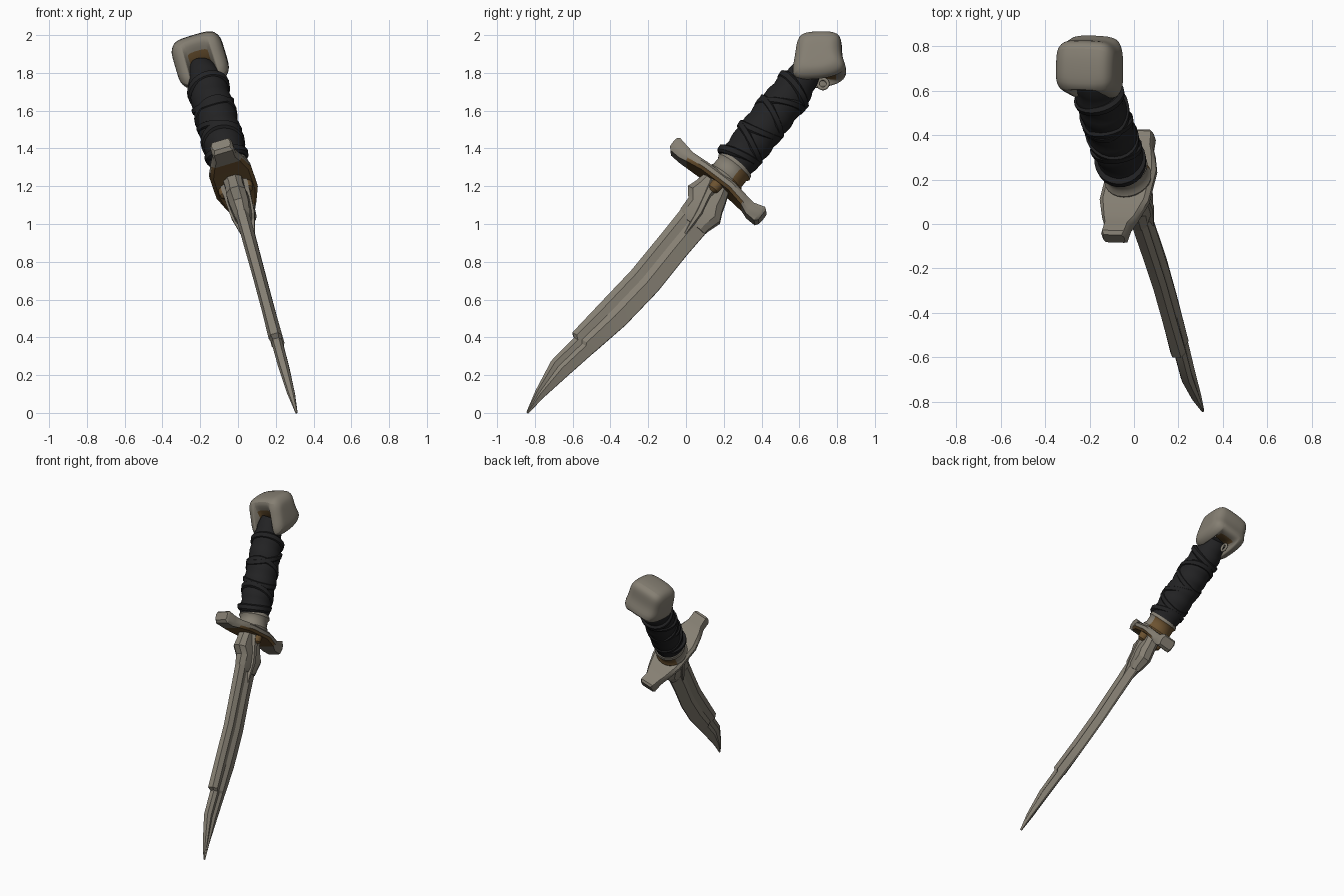
import bpy, bmesh, math
from mathutils import Vector, Matrix

if "Cube" in bpy.data.objects:
    bpy.data.objects.remove(bpy.data.objects["Cube"], do_unlink=True)

# Dagger frame: u across the guard, v through the blade, w from tip to pommel
TIP = Vector((0.31, -0.84, 0.0))
W = Vector((-0.206, 0.622, 0.756)).normalized()
U = Vector((0.206, 0.77, -0.60))
U = (U - W * U.dot(W)).normalized()
V = U.cross(W)


def place(p):
    return TIP + U * p[0] + V * p[1] + W * p[2]


def material(name, rgb, rough=0.6):
    m = bpy.data.materials.new(name)
    m.use_nodes = True
    m.diffuse_color = (*rgb, 1)
    bsdf = m.node_tree.nodes["Principled BSDF"]
    bsdf.inputs["Base Color"].default_value = (*rgb, 1)
    bsdf.inputs["Roughness"].default_value = rough
    return m


STEEL = material("worn_steel", (0.235, 0.212, 0.17))
LEATHER = material("black_leather", (0.016, 0.016, 0.017))
BRASS = material("aged_brass", (0.15, 0.085, 0.03))


def loft(name, rings, mats, rule=None, subdiv=0, angle=40):
    """Skin closed rings of local points; rule(centre, normal) picks the material."""
    bm = bmesh.new()
    vs = [[bm.verts.new(place(p)) for p in ring] for ring in rings]
    for a, b in zip(vs, vs[1:]):
        for i in range(len(a)):
            j = (i + 1) % len(a)
            bm.faces.new((a[i], a[j], b[j], b[i]))
    bm.faces.new(vs[0])
    bm.faces.new(vs[-1])
    bmesh.ops.recalc_face_normals(bm, faces=bm.faces)
    if rule:
        for f in bm.faces:
            c, n = f.calc_center_median() - TIP, f.normal
            f.material_index = rule(Vector((c.dot(U), c.dot(V), c.dot(W))),
                                    Vector((n.dot(U), n.dot(V), n.dot(W))))
    mesh = bpy.data.meshes.new(name)
    bm.to_mesh(mesh)
    bm.free()
    ob = bpy.data.objects.new(name, mesh)
    bpy.context.collection.objects.link(ob)
    for m in mats:
        mesh.materials.append(m)
    if subdiv:
        s = ob.modifiers.new("soften", "SUBSURF")
        s.levels = s.render_levels = subdiv
    bpy.ops.object.select_all(action="DESELECT")
    ob.select_set(True)
    bpy.context.view_layer.objects.active = ob
    bpy.ops.object.shade_smooth_by_angle(angle=math.radians(angle))
    return ob


def blade_ring(w, left, right, t):
    """Blade section: blunt spine, hollow fuller, keen edge."""
    half = [(0, 0.55), (0.2, 1), (0.42, 0.65), (0.62, 0.95), (1, 0.15)]
    pts = [(left + (right - left) * k, t * h, w) for k, h in half]
    return pts + [(u, -v, z) for u, v, z in reversed(pts)]


def circle_ring(w, r, u0=0.0, tilt=0.0, n=24, phase=0.0):
    ring = []
    for i in range(n):
        a = math.tau * i / n
        ring.append((u0 + r * math.cos(a), r * math.sin(a),
                     w + tilt * math.cos(a + phase)))
    return ring


# Blade, with a chipped step near the point
blade = [(0.0, -0.006, 0.006, 0.006), (0.12, -0.04, 0.015, 0.02),
         (0.30, -0.076, 0.042, 0.028), (0.475, -0.06, 0.07, 0.029),
         (0.49, -0.084, 0.073, 0.037), (0.70, -0.07, 0.108, 0.034),
         (0.95, -0.052, 0.127, 0.034), (1.2, -0.052, 0.124, 0.036),
         (1.45, -0.055, 0.13, 0.038)]
loft("blade", [blade_ring(*s) for s in blade], [STEEL], angle=25)

# Ricasso block between blade and guard
ricasso = [(1.35, -0.04, 0.125, 0.034), (1.38, -0.058, 0.13, 0.046),
           (1.45, -0.062, 0.15, 0.056), (1.50, -0.105, 0.125, 0.058),
           (1.55, -0.09, 0.108, 0.052), (1.62, -0.075, 0.08, 0.056)]


def block_ring(w, left, right, t):
    half = [(0, 0.4), (0.15, 0.9), (0.5, 1), (0.85, 0.9), (1, 0.4)]
    pts = [(left + (right - left) * k, t * h, w) for k, h in half]
    return pts + [(u, -v, z) for u, v, z in reversed(pts)]


loft("ricasso", [block_ring(*s) for s in ricasso], [STEEL], angle=30)

# Pointed langets on both faces, with a brass stud under the guard
for side, label in ((1, "left"), (-1, "right")):
    rings = []
    for w, c, half, lift in ((1.28, 0.05, 0.008, 0.034), (1.42, 0.04, 0.03, 0.064),
                             (1.52, 0.015, 0.032, 0.07), (1.62, 0.0, 0.055, 0.075)):
        rings.append([(c - half, side * 0.02, w), (c - half * 0.4, side * lift, w),
                      (c + half * 0.4, side * lift, w), (c + half, side * 0.02, w)])
    loft("langet_" + label, rings, [STEEL], angle=30)
    stud = [[(p[0] + 0.02, p[1] + side * 0.06, p[2])
             for p in circle_ring(w, r, n=12)]
            for w, r in ((1.545, 0.012), (1.56, 0.03), (1.59, 0.034), (1.61, 0.03))]
    loft("stud_" + label, stud, [BRASS])

# Crossguard: wide lozenge plate with thickened ends, brass underside
guard = [(-0.312, 0.05, 1.61, 1.665), (-0.295, 0.06, 1.592, 1.676),
         (-0.235, 0.062, 1.588, 1.664), (-0.19, 0.082, 1.592, 1.652),
         (-0.09, 0.114, 1.60, 1.652), (0.09, 0.114, 1.60, 1.652),
         (0.19, 0.082, 1.584, 1.64), (0.235, 0.062, 1.565, 1.636),
         (0.295, 0.058, 1.562, 1.655), (0.31, 0.048, 1.58, 1.645)]
rings = []
for u, h, lo, hi in guard:
    b = (hi - lo) * 0.28
    corner = [(h * 0.84, lo), (h, lo + b), (h, hi - b), (h * 0.84, hi)]
    rings.append([(u, v, w) for v, w in corner]
                 + [(u, -v, w) for v, w in reversed(corner)])
loft("crossguard", rings, [STEEL, BRASS],
     lambda c, n: int(n.z < -0.6 and abs(c.x) < 0.2), angle=35)

# Ferrule above the guard, brass on its lower side
loft("ferrule", [circle_ring(w, r, 0.02) for w, r in
                 ((1.63, 0.10), (1.66, 0.108), (1.68, 0.096), (1.72, 0.096),
                  (1.735, 0.106), (1.755, 0.10))],
     [STEEL, BRASS], lambda c, n: int(c.x > 0.06 and c.z < 1.73))

# Leather grip: swelling wrapped tube
grip = [circle_ring(1.73, 0.098, 0.02)]
for k in range(29):
    f = k / 28
    wrap = 0.007 * abs(math.sin(f * math.pi * 7)) - 0.003
    swell = 0.099 + 0.009 * math.sin(math.pi * min(1, f * 1.2))
    r = (swell + wrap) * (1 - 0.3 * max(0, f - 0.8) / 0.2)
    grip.append(circle_ring(1.75 + 0.67 * f, r, 0.018 * (1 - f) - 0.004,
                            0.018, phase=k * 0.08))
loft("grip", grip, [LEATHER])

# Slanted straps wound round the grip
for i, (w, tilt, phase) in enumerate(((1.80, 0.03, 0.4), (1.89, -0.05, 0.0),
                                      (1.98, 0.045, 0.9), (2.07, -0.05, 0.3),
                                      (2.15, 0.06, 0.0), (2.26, -0.03, 0.5))):
    loft("strap_%d" % (i + 1),
         [circle_ring(w + dw, r, 0.003, tilt, phase=phase) for dw, r in
          ((-0.026, 0.10), (-0.015, 0.114), (0.012, 0.117), (0.024, 0.10))],
         [LEATHER])

# Pommel: angular hood with two side flaps round the grip's end
side = [(-0.155, 2.50), (-0.10, 2.56), (0.0, 2.64), (0.045, 2.615),
        (0.09, 2.55), (0.168, 2.515), (0.135, 2.43), (0.055, 2.35),
        (-0.035, 2.285), (-0.085, 2.40)]
middle = side[:6] + [(0.13, 2.46), (0.055, 2.43), (-0.035, 2.43), (-0.09, 2.46)]


def hood_ring(v, outline, s):
    return [(u * s, v, 2.475 + (w - 2.475) * s) for u, w in outline]


hood = [(0.138, side, 0.5), (0.132, side, 0.72), (0.112, side, 0.95),
        (0.085, side, 1.03), (0.072, side, 1.04), (0.064, middle, 1.05)]
rings = [hood_ring(-v, o, s) for v, o, s in hood]
rings += [hood_ring(0, middle, 1.07)]
rings += [hood_ring(v, o, s) for v, o, s in reversed(hood)]
loft("pommel", rings, [STEEL, BRASS],
     lambda c, n: int(abs(c.y) < 0.07 and n.z < -0.5 and c.z < 2.47),
     subdiv=2, angle=50)

# Small hanging ring behind the grip
bpy.ops.mesh.primitive_torus_add(major_segments=24, minor_segments=10,
                                 major_radius=0.026, minor_radius=0.009,
                                 location=(-0.2, 0.725, 1.742),
                                 rotation=(0, math.radians(80), 0))
loop = bpy.context.object
loop.name = "hanging_ring"
loop.data.materials.append(STEEL)
bpy.ops.object.shade_smooth_by_angle(angle=math.radians(60))
